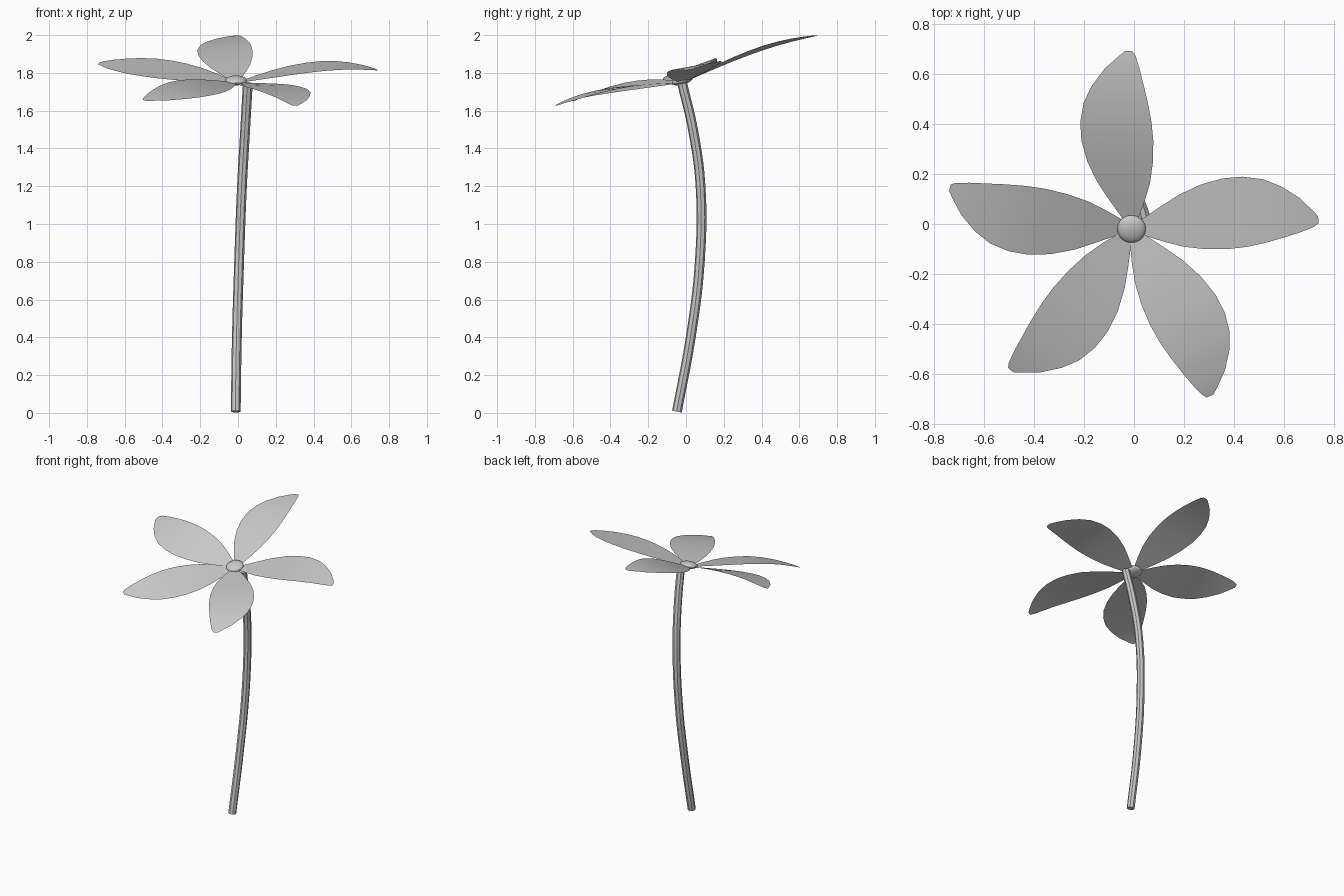
import bpy, bmesh, math
from mathutils import Matrix, Vector

if "Cube" in bpy.data.objects:
    bpy.data.objects.remove(bpy.data.objects["Cube"], do_unlink=True)

# One flat grey for the whole flower
grey = bpy.data.materials.new("grey")
grey.use_nodes = True
colour = (0.6, 0.6, 0.6, 1)
grey.diffuse_color = colour
grey.node_tree.nodes["Principled BSDF"].inputs["Base Color"].default_value = colour

# Flower head frame: leans towards the front
HEAD = Matrix.Translation((-0.01, -0.02, 1.76)) @ Matrix.Rotation(math.radians(15), 4, "X")


def finish(obj):
    """Give an object its material and smooth shading."""
    obj.data.materials.append(grey)
    for poly in obj.data.polygons:
        poly.use_smooth = True


def mesh_object(name, bm):
    mesh = bpy.data.meshes.new(name)
    bm.to_mesh(mesh)
    bm.free()
    obj = bpy.data.objects.new(name, mesh)
    bpy.context.collection.objects.link(obj)
    finish(obj)
    return obj


# Petal outline: distance from centre, wide side, narrow side, height
OUTLINE = [
    (0.00, 0.02, 0.02, -0.010), (0.05, 0.04, 0.03, -0.002),
    (0.12, 0.085, 0.055, 0.012), (0.20, 0.133, 0.078, 0.027),
    (0.29, 0.172, 0.091, 0.042), (0.38, 0.194, 0.094, 0.053),
    (0.46, 0.197, 0.088, 0.060), (0.54, 0.182, 0.075, 0.062),
    (0.61, 0.148, 0.060, 0.060), (0.68, 0.095, 0.044, 0.054),
    (0.73, 0.038, 0.029, 0.048), (0.75, 0.012, 0.016, 0.044),
]
ACROSS = 6


def petal(name, angle):
    bm = bmesh.new()
    turn = HEAD @ Matrix.Rotation(math.radians(angle), 4, "Z")
    rows = []
    for r, wide, narrow, height in OUTLINE:
        row = []
        for i in range(ACROSS + 1):
            side = wide - (wide + narrow) * i / ACROSS
            # the narrow side is lifted slightly
            row.append(bm.verts.new(turn @ Vector((r, side, height - 0.08 * side))))
        rows.append(row)
    for a, b in zip(rows, rows[1:]):
        for i in range(ACROSS):
            bm.faces.new((a[i], a[i + 1], b[i + 1], b[i]))
    return mesh_object(name, bm)


for name, angle in [("right_petal", 4), ("back_petal", 91), ("left_petal", 166),
                    ("front_left_petal", 230), ("front_right_petal", 295)]:
    petal(name, angle)

# Flattened button in the middle
bm = bmesh.new()
bmesh.ops.create_uvsphere(bm, u_segments=20, v_segments=12, radius=0.057,
                          matrix=HEAD @ Matrix.Diagonal((1, 1, 0.4, 1)))
mesh_object("flower_centre", bm)

# Bowed stem
curve = bpy.data.curves.new("stem", "CURVE")
curve.dimensions = "3D"
curve.bevel_depth = 0.026
curve.bevel_resolution = 2
curve.use_fill_caps = True
curve.resolution_u = 5
path = [(-0.012, -0.048, 0.007), (-0.006, 0.025, 0.4), (0.006, 0.073, 0.8),
        (0.021, 0.077, 1.2), (0.038, 0.037, 1.5), (0.052, -0.02, 1.745)]
spline = curve.splines.new("BEZIER")
spline.bezier_points.add(len(path) - 1)
for point, co in zip(spline.bezier_points, path):
    point.co = co
    point.handle_left_type = point.handle_right_type = "AUTO"
stem = bpy.data.objects.new("stem", curve)
bpy.context.collection.objects.link(stem)
bpy.context.view_layer.objects.active = stem
stem.select_set(True)
bpy.ops.object.convert(target="MESH")
stem = bpy.context.view_layer.objects.active
finish(stem)
bpy.ops.object.shade_smooth_by_angle(angle=math.radians(40))
